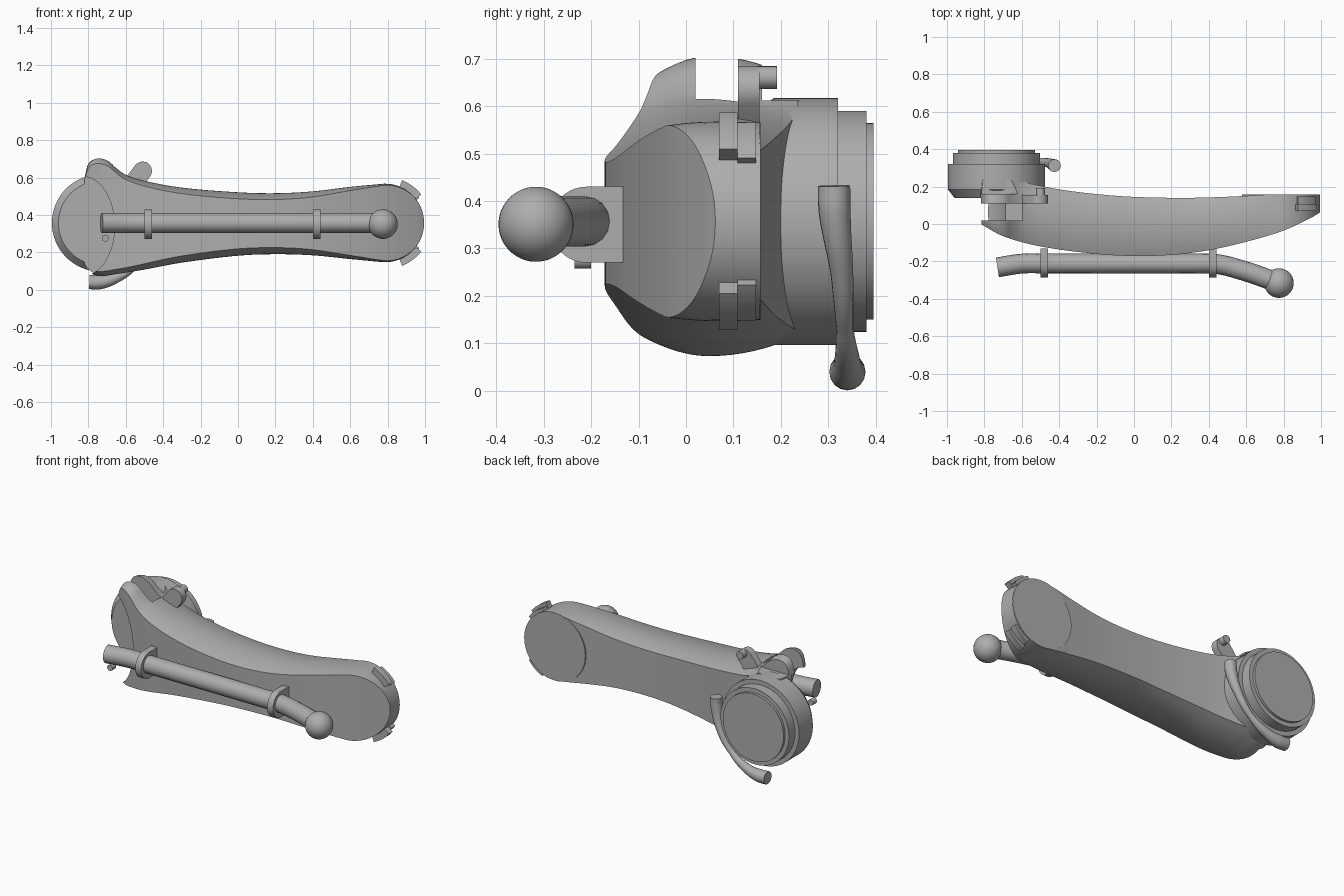
import bpy, bmesh
from math import sin, cos, pi, radians, sqrt
from mathutils import Vector, Matrix

cube = bpy.data.objects.get("Cube")
if cube:
    bpy.data.objects.remove(cube, do_unlink=True)

GREY = (0.42, 0.42, 0.42, 1)
grey = bpy.data.materials.new("plain grey")
grey.use_nodes = True
grey.diffuse_color = GREY
grey.node_tree.nodes["Principled BSDF"].inputs["Base Color"].default_value = GREY

MID = 0.357                       # height of the arm's centre line
HUB = (-0.735, MID)               # x, z of the big joint
TIP = (0.785, MID)                # x, z of the small joint


def finish(name, bm, angle=30):
    bmesh.ops.recalc_face_normals(bm, faces=bm.faces[:])
    mesh = bpy.data.meshes.new(name)
    bm.to_mesh(mesh)
    bm.free()
    ob = bpy.data.objects.new(name, mesh)
    bpy.context.collection.objects.link(ob)
    mesh.materials.append(grey)
    smooth(ob, angle)
    return ob


def smooth(ob, angle=30):
    bpy.ops.object.select_all(action='DESELECT')
    ob.select_set(True)
    bpy.context.view_layer.objects.active = ob
    bpy.ops.object.shade_smooth_by_angle(angle=radians(angle))


def loft(name, rings, angle=30):
    """Skin closed rings of equal length and cap both ends."""
    bm = bmesh.new()
    rows = [[bm.verts.new(p) for p in ring] for ring in rings]
    n = len(rows[0])
    for a, b in zip(rows, rows[1:]):
        for i in range(n):
            j = (i + 1) % n
            bm.faces.new((a[i], a[j], b[j], b[i]))
    bm.faces.new(rows[0])
    bm.faces.new(rows[-1])
    return finish(name, bm, angle)


def prism_y(name, outline, y0, y1):
    return loft(name, [[(x, y, z) for x, z in outline] for y in (y0, y1)])


def oval(c, rx, rz, n=64):
    return [(c[0] + rx * cos(2 * pi * i / n), c[1] + rz * sin(2 * pi * i / n)) for i in range(n)]


def box(x0, x1, z0, z1):
    return [(x0, z0), (x1, z0), (x1, z1), (x0, z1)]


def turned_y(name, c, profile):
    """Round part along y from (radius, y) pairs."""
    return loft(name, [[(x, y, z) for x, z in oval(c, r, r)] for r, y in profile])


def curve(keys):
    """Smooth interpolation through (x, value) keys."""
    def slope(i):
        a, b = keys[max(i - 1, 0)], keys[min(i + 1, len(keys) - 1)]
        return (b[1] - a[1]) / (b[0] - a[0])

    def at(x):
        i = 0
        while i < len(keys) - 2 and x > keys[i + 1][0]:
            i += 1
        (x0, v0), (x1, v1) = keys[i], keys[i + 1]
        d = x1 - x0
        t = min(max((x - x0) / d, 0), 1)
        return (v0 * (1 + 2 * t) * (1 - t) ** 2 + slope(i) * d * t * (1 - t) ** 2
                + v1 * t * t * (3 - 2 * t) - slope(i + 1) * d * t * t * (1 - t))
    return at


# Arm body: outline and depth along x
top = curve([(-.82, .60), (-.812, .65), (-.79, .69), (-.745, .705), (-.69, .687), (-.65, .65),
             (-.6, .615), (-.5, .582), (-.3, .546), (0, .521), (.2, .516), (.4, .526),
             (.6, .55), (.78, .567)])
bottom = curve([(-.82, .13), (-.8, .1), (-.75, .074), (-.65, .084), (-.5, .108), (-.3, .145),
                (0, .182), (.2, .19), (.4, .184), (.6, .164), (.78, .147)])
front = curve([(-.82, 0), (-.7, -.065), (-.5, -.12), (-.2, -.16), (0, -.171), (.2, -.165),
               (.4, -.14), (.6, -.095), (.8, -.035), (.95, .035), (1, .065)])
back = curve([(-.82, .235), (-.64, .235), (-.55, .215), (-.4, .185), (-.2, .16), (0, .145),
              (.3, .14), (.6, .15), (.66, .155), (1, .155)])
front_width = curve([(-.82, .92), (-.6, .9), (-.4, .85), (0, .79), (.3, .8), (.55, .88), (.78, .96), (1, 1)])
back_width = curve([(-.82, .85), (-.4, .85), (.3, .87), (.6, .93), (.78, .99), (1, 1)])
ridge = curve([(-.82, .3), (-.6, .4), (-.2, .55), (.6, .55), (1, .5)])


def section(x):
    if x > .78:
        h = sqrt(max(.21 ** 2 - (x - TIP[0]) ** 2, 1e-5))
        up = down = h
    else:
        up, down = top(x) - MID, MID - bottom(x)
    yf, yb = front(x), back(x)
    ym = yf + (yb - yf) * ridge(x)
    half = []
    for i in range(9):                       # front edge to ridge
        u = 1 - i / 8
        half.append((ym + (yf - ym) * u, 1 - (1 - front_width(x)) * u * u))
    for i in range(1, 9):                    # ridge to back edge
        u = i / 8
        half.append((ym + (yb - ym) * u, 1 - (1 - back_width(x)) * u * u))
    return ([(x, y, MID + s * up) for y, s in half]
            + [(x, y, MID - s * down) for y, s in reversed(half)])


stations = [-.82 + .24 * i / 18 for i in range(18)]
stations += [-.58 + 1.36 * i / 44 for i in range(45)]
stations += [TIP[0] + .21 * sin(radians(a)) for a in range(4, 90, 5)]
arm = loft("arm_body", [section(x) for x in stations])

# Cut the mouth, the slot between the ears and the step above the hub
cutters = [prism_y("mouth_cutter", oval((-.83, .34), .17, .265), -.4, .14),
           prism_y("slot_cutter", box(-1.1, -.6, .2, 1), .02, .11),
           prism_y("step_cutter", box(-1.1, -.56, .612, 1), .16, .4)]
for c in cutters:
    c.hide_render = True
    m = arm.modifiers.new(c.name, 'BOOLEAN')
    m.operation, m.solver, m.object = 'DIFFERENCE', 'EXACT', c
    bpy.context.view_layer.objects.active = arm
    bpy.ops.object.modifier_apply(modifier=m.name)
for c in cutters:
    bpy.data.objects.remove(c, do_unlink=True)
smooth(arm)

# Joint discs
turned_y("hub_joint", HUB, [(.225, .14), (.26, .185), (.26, .32), (.233, .32),
                            (.233, .38), (.207, .38), (.207, .395)])
turned_y("tip_joint", TIP, [(.208, .07), (.208, .157)])


# Latch tabs around the small joint
def arc_band(r0, r1, a0, a1, n=8):
    angles = [radians(a0 + (a1 - a0) * i / n) for i in range(n + 1)]
    pts = [(r1, a) for a in angles] + [(r0, a) for a in reversed(angles)]
    return [(TIP[0] + r * cos(a), TIP[1] + r * sin(a)) for r, a in pts]


for side, s in (("upper", 1), ("lower", -1)):
    prism_y(side + "_tab_front", arc_band(.17, .247, s * 38, s * 68), .07, .108)
    prism_y(side + "_tab_back", arc_band(.17, .228, s * 36, s * 66), .108, .147)


# Lug beside the hub
def capsule(a, b, r, n=12):
    a, b = Vector(a), Vector(b)
    d = (b - a).normalized() * r
    return [tuple(c + Matrix.Rotation(base + pi * i / n, 2) @ d)
            for c, base in ((b, -pi / 2), (a, pi / 2)) for i in range(n + 1)]


prism_y("lug_plate", capsule((-.56, .57), (-.51, .635), .05), .11, .155)
prism_y("lug_nub", oval((-.5, .66), .024, .024, 24), .15, .192)


# Handle rod and lever as bevelled curves
def tube(name, points, radii):
    cu = bpy.data.curves.new(name, 'CURVE')
    cu.dimensions = '3D'
    cu.bevel_depth, cu.bevel_resolution, cu.resolution_u = 1, 6, 8
    cu.use_fill_caps = True
    sp = cu.splines.new('BEZIER')
    sp.bezier_points.add(len(points) - 1)
    for bp, p, r in zip(sp.bezier_points, points, radii):
        bp.co, bp.radius = p, r
        bp.handle_left_type = bp.handle_right_type = 'AUTO'
    ob = bpy.data.objects.new(name, cu)
    bpy.context.collection.objects.link(ob)
    cu.materials.append(grey)
    bpy.ops.object.select_all(action='DESELECT')
    ob.select_set(True)
    bpy.context.view_layer.objects.active = ob
    bpy.ops.object.convert(target='MESH')
    smooth(bpy.context.view_layer.objects.active, 40)


path = [(-.73, -.232), (-.6, -.212), (-.45, -.212), (.3, -.212), (.44, -.214), (.58, -.248), (.76, -.31)]
tube("handle_rod", [(x, y, MID) for x, y in path], [.053] * 7)
tube("release_lever", [(-.425, .312, .432), (-.427, .313, .38), (-.465, .328, .25),
                       (-.55, .335, .13), (-.66, .34, .06), (-.74, .34, .04), (-.795, .34, .041)],
     [.034, .034, .024, .018, .028, .038, .038])

# Handle end ball
bm = bmesh.new()
bmesh.ops.create_uvsphere(bm, u_segments=40, v_segments=24, radius=.079,
                          matrix=Matrix.Translation((.775, -.316, .351)))
finish("handle_ball", bm)

# Rod brackets: square at the arm, round around the rod
round_end = [(-.21 - .077 * sin(pi * i / 20), .35 + .08 * cos(pi * i / 20)) for i in range(21)]
bracket = [(-.13, .43)] + round_end + [(-.13, .27)]
for side, x in (("right", -.48), ("left", .42)):
    loft(side + "_rod_bracket", [[(x + d, y, z) for y, z in bracket] for d in (-.02, .02)])

# Small peg under the rod
turned_y("rod_peg", (-.71, .276), [(.018, -.235), (.018, -.2)])
